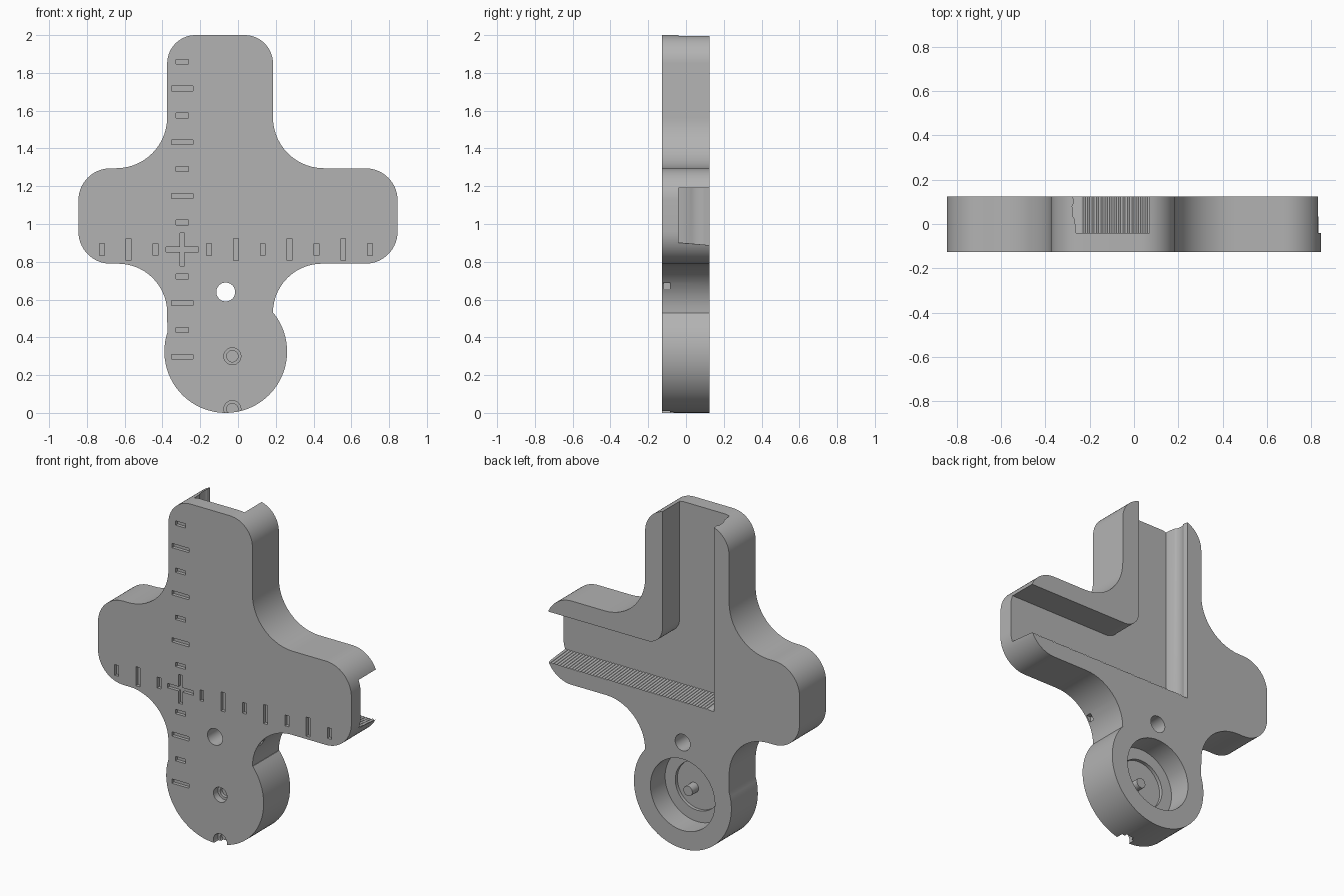
import bpy, bmesh, math

cube = bpy.data.objects.get("Cube")
if cube:
    bpy.data.objects.remove(cube, do_unlink=True)

grey = bpy.data.materials.new("plain grey")
grey.use_nodes = True
grey.diffuse_color = (0.45, 0.45, 0.45, 1)
grey.node_tree.nodes["Principled BSDF"].inputs["Base Color"].default_value = (0.45, 0.45, 0.45, 1)

FRONT, BACK = -0.127, 0.125


def arc(cx, cz, r, a0, a1, n=14):
    angles = [math.radians(a0 + (a1 - a0) * i / n) for i in range(n + 1)]
    return [(cx + r * math.cos(a), cz + r * math.sin(a)) for a in angles]


def loft(name, layers):
    """Closed solid through matching x-z outlines, each at its own y."""
    bm = bmesh.new()
    rings = [[bm.verts.new((x, y, z)) for x, z in pts] for y, pts in layers]
    for a, b in zip(rings, rings[1:]):
        for i in range(len(a)):
            j = (i + 1) % len(a)
            bm.faces.new((a[i], a[j], b[j], b[i]))
    bm.faces.new(rings[0])
    bm.faces.new(rings[-1])
    bmesh.ops.recalc_face_normals(bm, faces=bm.faces)
    mesh = bpy.data.meshes.new(name)
    bm.to_mesh(mesh)
    bm.free()
    obj = bpy.data.objects.new(name, mesh)
    bpy.context.collection.objects.link(obj)
    mesh.materials.append(grey)
    return obj


def disc(name, x, z, r, y0, y1, n=40):
    pts = arc(x, z, r, 0, 360, n)[:-1]
    return loft(name, [(y0, pts), (y1, pts)])


def slab(name, x, z, w, h, y0, y1):
    pts = [(x - w / 2, z - h / 2), (x + w / 2, z - h / 2),
           (x + w / 2, z + h / 2), (x - w / 2, z + h / 2)]
    return loft(name, [(y0, pts), (y1, pts)])


def cut(target, cutter):
    cutter.hide_render = True
    mod = target.modifiers.new("cut", "BOOLEAN")
    mod.operation, mod.solver, mod.object = "DIFFERENCE", "EXACT", cutter
    bpy.context.view_layer.objects.active = target
    bpy.ops.object.modifier_apply(modifier=mod.name)
    bpy.data.objects.remove(cutter, do_unlink=True)


# Cross-shaped body with a round foot
outline = (arc(-0.065, 0.325, 0.325, 162, 399, 48)
           + arc(0.445, 0.53, 0.26, 180, 90)
           + arc(0.675, 0.96, 0.17, -90, 0)
           + arc(0.675, 1.125, 0.17, 0, 90)
           + arc(0.455, 1.565, 0.27, 270, 180)
           + arc(0.035, 1.85, 0.15, 0, 90)
           + arc(-0.225, 1.85, 0.15, 90, 180)
           + arc(-0.645, 1.565, 0.27, 0, -90)
           + arc(-0.675, 1.125, 0.17, 90, 180)
           + arc(-0.675, 0.96, 0.17, 180, 270)
           + arc(-0.635, 0.53, 0.26, 90, 0))
body = loft("body", [(FRONT, outline), (BACK, outline)])


# L-shaped channel in the back: toothed lower wall, grooved side wall
def channel_outline(left, low):
    teeth = [(-0.24 + 0.01 * i, low + 0.006 * (i % 2)) for i in range(115)]
    return ([(left, low)] + teeth + [(0.91, 1.19)]
            + arc(0.17, 1.29, 0.1, 270, 180) + [(0.07, 2.1), (left, 2.1)])


walls = [(-0.04, -0.262), (0.02, -0.267), (0.035, -0.276),
         (0.08, -0.279), (0.095, -0.272), (0.14, -0.277)]
cut(body, loft("channel", [(y, channel_outline(left, 0.897 - 0.09 * (y + 0.04)))
                           for y, left in walls]))

# Stepped round pocket in the back of the foot
cut(body, disc("pocket", -0.065, 0.325, 0.215, -0.015, 0.2, 56))
cut(body, disc("pocket_step", -0.065, 0.325, 0.147, -0.035, 0.1, 48))

# Through hole and two stepped front holes
cut(body, disc("through_hole", -0.065, 0.64, 0.05, -0.3, 0.3))
for z in (0.30, 0.02):
    cut(body, disc("wide_hole", -0.03, z, 0.045, -0.2, -0.085))
    cut(body, disc("narrow_hole", -0.03, z, 0.03, -0.2, -0.065))

# Small side notch beside the waist
cut(body, slab("side_notch", 0.25, 0.672, 0.08, 0.034, -0.118, -0.085))

# Engraved scale marks, alternating short and long, around a cross
MARK_X, MARK_Z, STEP, THICK = -0.295, 0.865, 0.142, 0.026
DEPTH = FRONT + 0.02
for i in range(-4, 8):
    size = 0.065 if i % 2 else 0.115
    if i:
        cut(body, slab("mark", MARK_X, MARK_Z + STEP * i, size, THICK, -0.2, DEPTH))
    if i and i >= -3:
        cut(body, slab("mark", MARK_X + STEP * i, MARK_Z, THICK, size, -0.2, DEPTH))
h, t = 0.087, THICK / 2
quarter = [(h, -t), (h, t), (t, t)]
cross = []
for k in range(4):
    c, s = round(math.cos(k * math.pi / 2)), round(math.sin(k * math.pi / 2))
    cross += [(MARK_X + x * c - z * s, MARK_Z + x * s + z * c) for x, z in quarter]
cut(body, loft("cross_mark", [(-0.2, cross), (DEPTH, cross)]))

# Pin standing in the pocket
pin = disc("pocket_pin", -0.03, 0.30, 0.03, -0.04, 0.025, 24)

for obj in (body, pin):
    bpy.ops.object.select_all(action="DESELECT")
    obj.select_set(True)
    bpy.context.view_layer.objects.active = obj
    bpy.ops.object.shade_smooth_by_angle(angle=math.radians(30))
